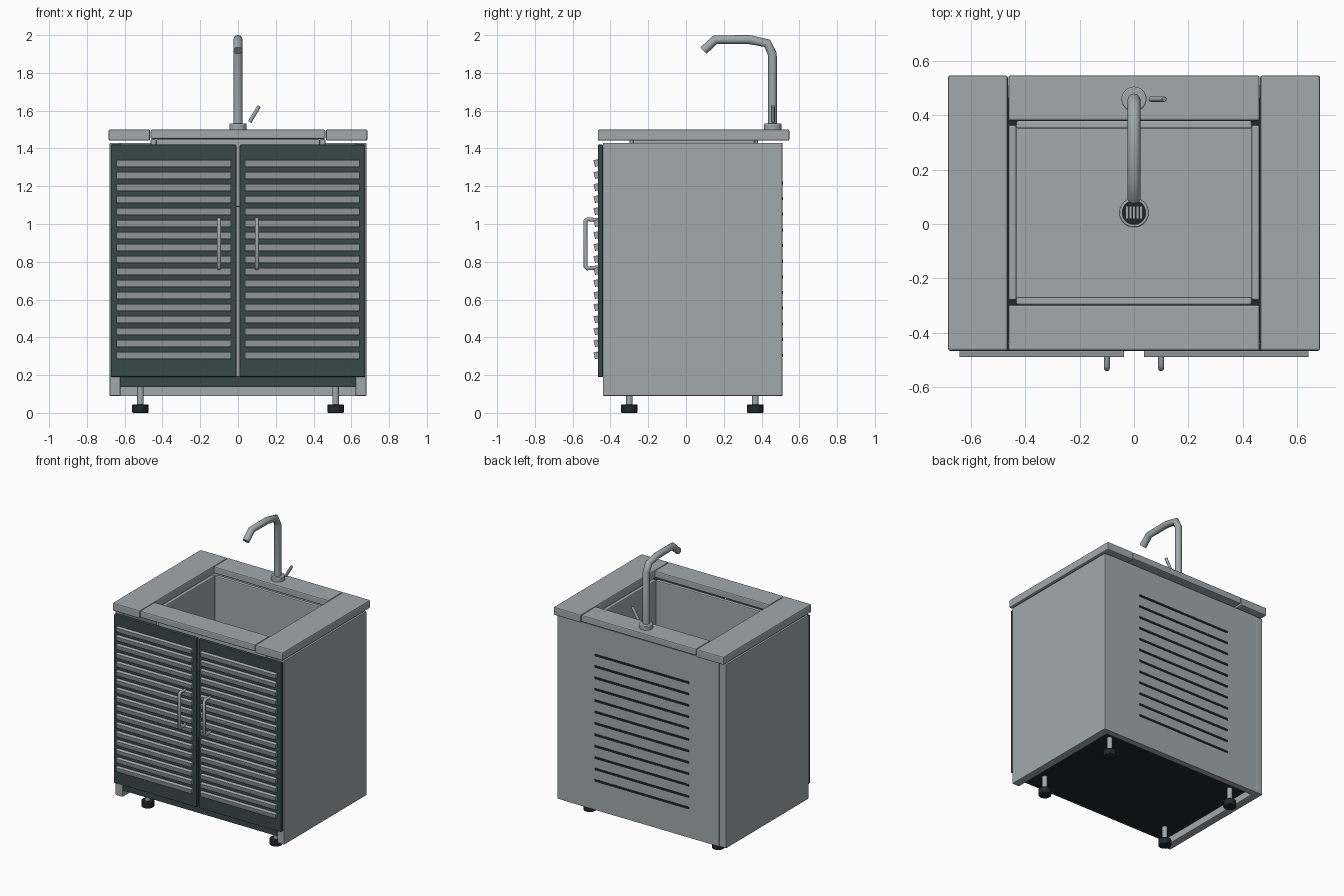
import bpy, math
from mathutils import Vector

if "Cube" in bpy.data.objects:
    bpy.data.objects.remove(bpy.data.objects["Cube"])


def mat(name, rgb):
    m = bpy.data.materials.new(name)
    m.diffuse_color = (*rgb, 1)
    m.use_nodes = True
    m.node_tree.nodes["Principled BSDF"].inputs["Base Color"].default_value = m.diffuse_color
    return m


STEEL = mat("steel", (0.36, 0.40, 0.41))
DARK = mat("dark_green", (0.04, 0.065, 0.065))
BLACK = mat("black", (0.015, 0.02, 0.022))


def finish(o, name, m, bevel=0.0):
    o.name = name
    o.data.materials.append(m)
    if bevel:
        b = o.modifiers.new("bevel", "BEVEL")
        b.width, b.segments, b.limit_method = bevel, 2, 'ANGLE'
    return o


def box(name, x, y, z, m=STEEL, bevel=0.005, tilt=0.0):
    bpy.ops.mesh.primitive_cube_add(size=1, location=[sum(r) / 2 for r in (x, y, z)])
    o = bpy.context.object
    o.scale = [r[1] - r[0] for r in (x, y, z)]
    bpy.ops.object.transform_apply(location=False, rotation=False, scale=True)
    o.rotation_euler.x = tilt
    return finish(o, name, m, bevel)


def rod(name, a, b, r, m=STEEL, bevel=0.0, sides=24):
    a, b = Vector(a), Vector(b)
    bpy.ops.mesh.primitive_cylinder_add(vertices=sides, radius=r, depth=(b - a).length, location=(a + b) / 2)
    o = bpy.context.object
    o.rotation_euler = (b - a).to_track_quat('Z', 'Y').to_euler()
    finish(o, name, m, bevel)
    bpy.ops.object.shade_smooth_by_angle()
    return o


def pipe(name, pts, r, m=STEEL):
    c = bpy.data.curves.new(name, 'CURVE')
    c.dimensions = '3D'
    c.bevel_depth, c.bevel_resolution, c.use_fill_caps = r, 4, True
    s = c.splines.new('POLY')
    s.points.add(len(pts) - 1)
    for p, co in zip(s.points, pts):
        p.co = (*co, 1)
    o = bpy.data.objects.new(name, c)
    bpy.context.collection.objects.link(o)
    return finish(o, name, m)


def span(s, a, b):
    return tuple(sorted((s * a, s * b)))


# Cabinet shell, open at the front and top
for s, side in ((-1, "left"), (1, "right")):
    box(side + "_side_panel", span(s, 0.622, 0.68), (-0.44, 0.51), (0.09, 1.43))
box("back_panel", (-0.625, 0.625), (0.465, 0.51), (0.09, 1.43), bevel=0)
box("cabinet_floor", (-0.625, 0.625), (-0.43, 0.47), (0.14, 0.19), BLACK, 0)
box("kick_strip", (-0.622, 0.622), (-0.438, -0.425), (0.138, 0.195), DARK, 0)

# Vent slots on the back
for i in range(12):
    z = 0.305 + i * 0.083
    box("back_vent", (-0.38, 0.38), (0.50, 0.514), (z - 0.008, z + 0.008), BLACK, 0.002)

# Doors with louvres and handles
for s, side in ((-1, "left"), (1, "right")):
    box(side + "_door", span(s, 0.009, 0.673), (-0.467, -0.44), (0.19, 1.42), DARK)
    for i in range(17):
        z = 0.305 + i * 0.0636
        box(side + "_door_louvre", span(s, 0.036, 0.643), (-0.486, -0.463), (z - 0.018, z + 0.018),
            STEEL, 0.002, math.radians(14))
    x = s * 0.1
    pipe(side + "_handle", [(x, -0.46, 1.02), (x, -0.522, 1.025), (x, -0.532, 1.015),
                            (x, -0.532, 0.775), (x, -0.522, 0.765), (x, -0.46, 0.77)], 0.011)

# Countertop slabs
for s, side in ((-1, "left"), (1, "right")):
    box(side + "_counter_slab", span(s, 0.465, 0.685), (-0.467, 0.547), (1.441, 1.50), bevel=0.008)
box("front_counter_slab", (-0.463, 0.463), (-0.467, -0.298), (1.45, 1.50), bevel=0.008)
box("back_counter_slab", (-0.463, 0.463), (0.38, 0.547), (1.45, 1.50), bevel=0.008)

# Basin
for s, side in ((-1, "left"), (1, "right")):
    box(side + "_basin_wall", span(s, 0.433, 0.463), (-0.281, 0.364), (1.09, 1.45), bevel=0.007)
box("front_basin_wall", (-0.434, 0.434), (-0.298, -0.268), (1.09, 1.45), bevel=0.007)
box("back_basin_wall", (-0.434, 0.434), (0.351, 0.381), (1.09, 1.45), bevel=0.007)
box("basin_floor", (-0.445, 0.445), (-0.28, 0.363), (1.09, 1.12), bevel=0)

# Drain with grate bars
rod("drain_ring", (0, 0.042, 1.11), (0, 0.042, 1.126), 0.054, STEEL, 0.003, 32)
rod("drain_hole", (0, 0.042, 1.115), (0, 0.042, 1.129), 0.045, BLACK, 0, 32)
for i in range(5):
    x = (i - 2) * 0.013
    box("drain_bar", (x - 0.003, x + 0.003), (0.02, 0.064), (1.12, 1.132), STEEL, 0)

# Faucet
rod("faucet_base", (0, 0.46, 1.495), (0, 0.46, 1.532), 0.046, STEEL, 0.005, 32)
pipe("faucet_spout", [(0, 0.457, 1.52), (0, 0.457, 1.90), (0, 0.43, 1.957), (0, 0.335, 1.976),
                      (0, 0.155, 1.976), (0, 0.092, 1.918)], 0.024)
rod("faucet_lever", (0.062, 0.46, 1.54), (0.112, 0.46, 1.624), 0.01, STEEL, 0.002)

# Adjustable feet
for x in (-0.517, 0.517):
    for y in (-0.30, 0.367):
        rod("foot_stem", (x, y, 0.03), (x, y, 0.145), 0.018)
        rod("foot_pad", (x, y, 0), (x, y, 0.045), 0.043, BLACK, 0.004)
